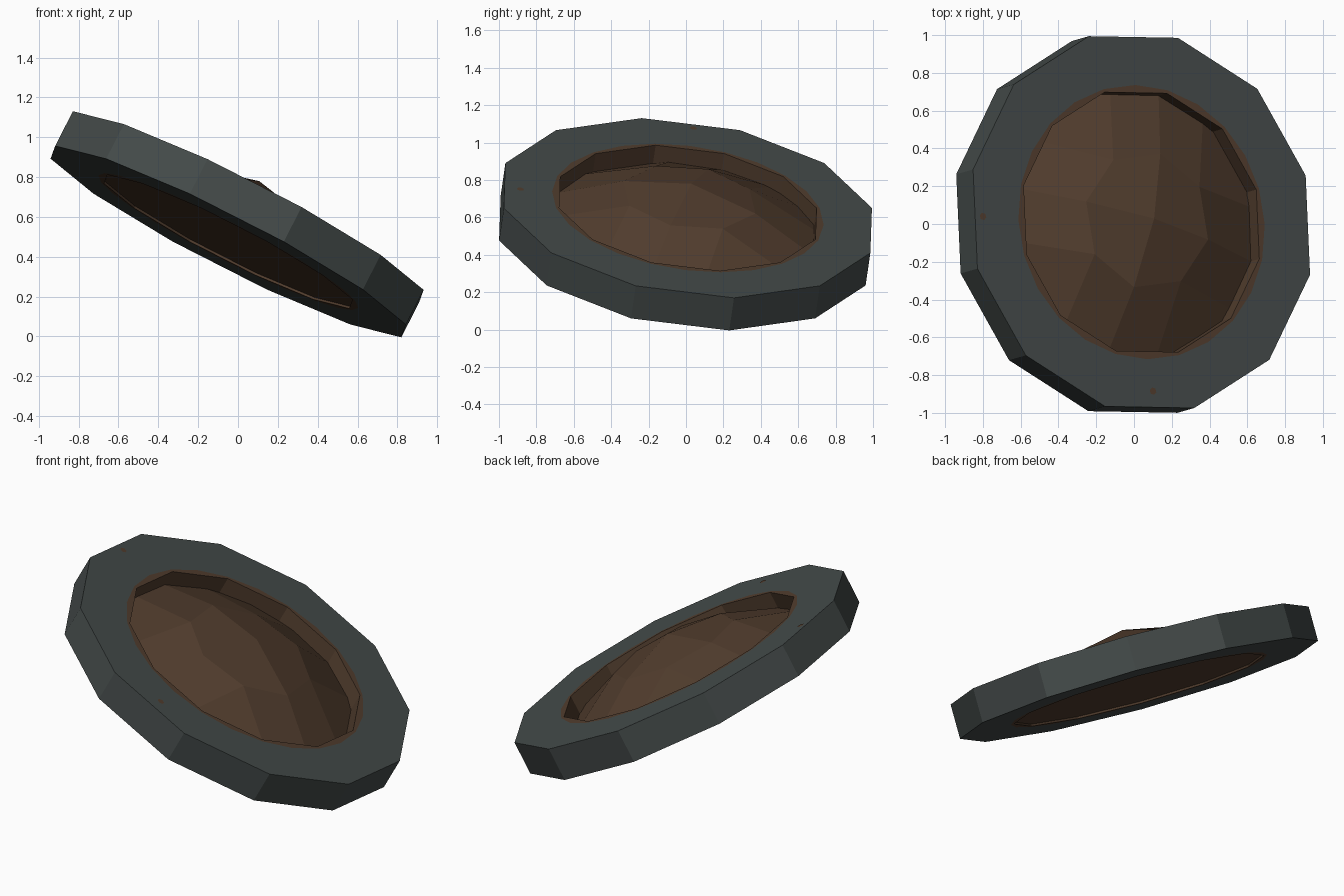
import bpy, bmesh
from math import cos, sin, pi, radians
from mathutils import Matrix, Vector

cube = bpy.data.objects.get("Cube")
if cube:
    bpy.data.objects.remove(cube, do_unlink=True)


def material(name, rgb):
    m = bpy.data.materials.new(name)
    m.use_nodes = True
    m.diffuse_color = (*rgb, 1)
    bsdf = next(n for n in m.node_tree.nodes if n.type == 'BSDF_PRINCIPLED')
    bsdf.inputs["Base Color"].default_value = (*rgb, 1)
    bsdf.inputs["Roughness"].default_value = 0.9
    return m


iron = material("dark iron", (0.058, 0.070, 0.068))
wood = material("brown wood", (0.084, 0.047, 0.027))

# Tilted frame: the disc's own axes
normal = Vector((0.452, 0.128, 0.883)).normalized()
side = Vector((0.273, -0.962, 0))
side = (side - normal * side.dot(normal)).normalized()
along = side.cross(normal)
tilt = Matrix((along, side, normal)).transposed().to_4x4()
tilt.translation = (0.04, 0.01, 0.65)

SIDES, R_OUT, R_IN, R_TRIM, THICK = 12, 1.023, 0.715, 0.732, 0.197


def finish(name, bm, mats):
    bmesh.ops.transform(bm, matrix=tilt, verts=bm.verts)
    me = bpy.data.meshes.new(name)
    bm.to_mesh(me)
    bm.free()
    for m in mats:
        me.materials.append(m)
    ob = bpy.data.objects.new(name, me)
    bpy.context.collection.objects.link(ob)
    return ob


def loop(bm, r, z, polygon=True):
    """Corner and edge-middle points of a polygon, or a rounder outline."""
    verts = []
    for i in range(SIDES * 2):
        a = pi * i / SIDES
        k = r * cos(pi / SIDES) if polygon and i % 2 else r
        verts.append(bm.verts.new((k * cos(a), k * sin(a), z)))
    return verts


# Rim: iron ring with wooden inner wall and a thin wooden border on both sides
bm = bmesh.new()
rings = [loop(bm, R_IN, 0), loop(bm, R_TRIM, 0, False), loop(bm, R_OUT, 0),
         loop(bm, R_OUT, -THICK), loop(bm, R_TRIM, -THICK, False), loop(bm, R_IN, -THICK)]
for s, a in enumerate(rings):
    b = rings[(s + 1) % len(rings)]
    for i in range(len(a)):
        j = (i + 1) % len(a)
        f = bm.faces.new((a[i], b[i], b[j], a[j]))
        f.material_index = 1 if s in (0, 4, 5) else 0
bmesh.ops.recalc_face_normals(bm, faces=bm.faces)
finish("rim", bm, [iron, wood])

# Domed centre: square grid wrapped into concentric rings, edge tucked into the rim
bm = bmesh.new()
bmesh.ops.create_grid(bm, x_segments=4, y_segments=4, size=2)
ring_radius = (0, 0.37, 0.74)
ring_height = (0.147, 0.065, -0.11)
for v in bm.verts:
    x, y = round(v.co.x), round(v.co.y)
    k = max(abs(x), abs(y))
    angle = 0
    if k:
        if abs(x) >= abs(y):
            angle = pi / 4 * y / x + (0 if x > 0 else pi)
        else:
            angle = pi / 2 - pi / 4 * x / y + (0 if y > 0 else pi)
    angle += radians(60)
    v.co = (ring_radius[k] * cos(angle), ring_radius[k] * sin(angle), ring_height[k])
finish("dome", bm, [wood])

# Back panel, slightly recessed
bm = bmesh.new()
face = bm.faces.new(loop(bm, R_IN, -THICK + 0.012))
face.normal_flip()
finish("back_panel", bm, [wood])

# Small wooden flecks on the rim
for name, x, y in (("fleck_high", -0.8, 0.04), ("fleck_front", 0.1, -0.885)):
    bm = bmesh.new()
    z = 0.65 - (normal.x * (x - 0.04) + normal.y * (y - 0.01)) / normal.z
    p = tilt.inverted() @ Vector((x, y, z))
    bmesh.ops.create_circle(bm, cap_ends=True, segments=6, radius=0.02,
                            matrix=Matrix.Translation((p.x, p.y, 0.002)))
    finish(name, bm, [wood])
